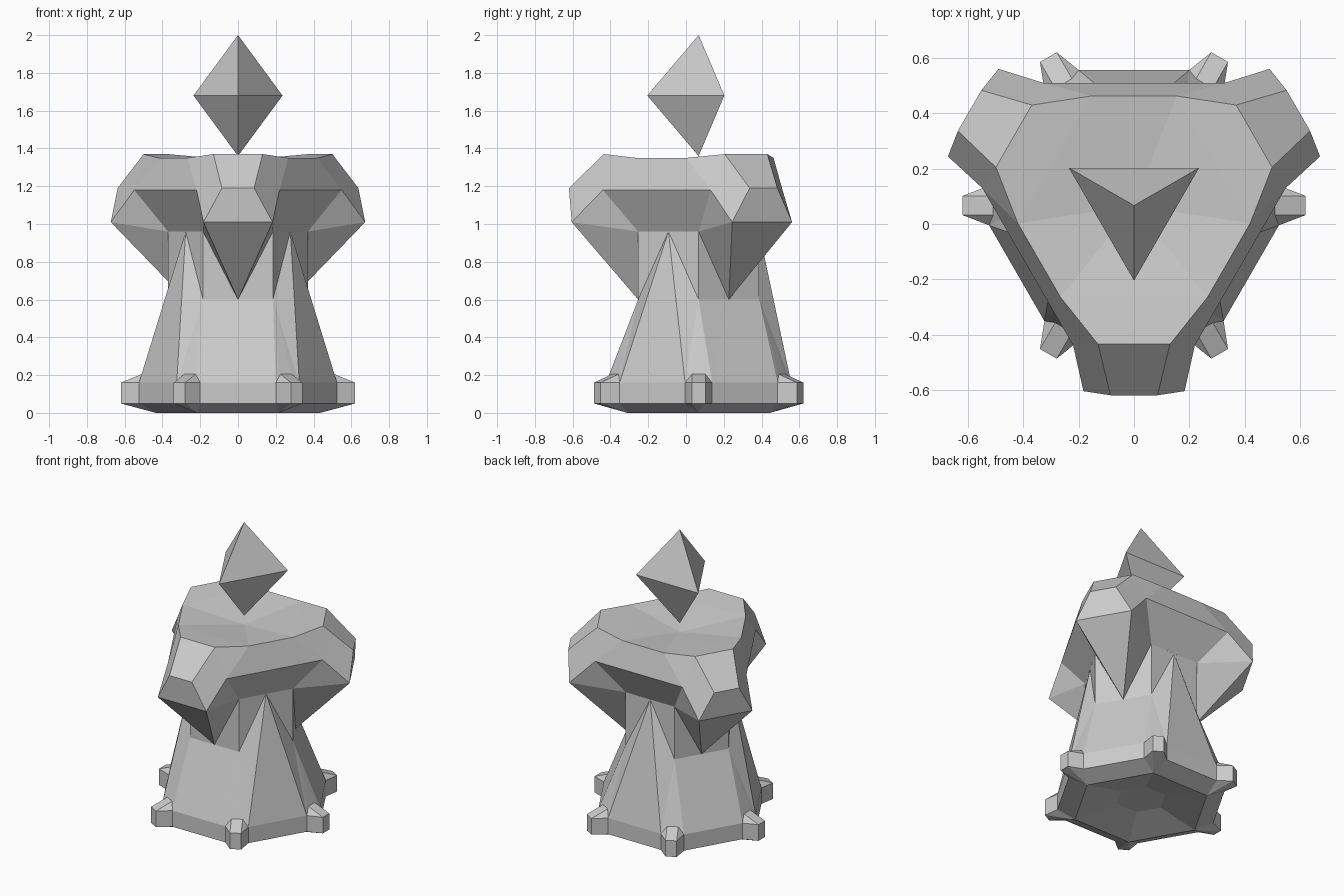
import bpy
import bmesh
from math import radians, sin, cos

cube = bpy.data.objects.get("Cube")
if cube:
    bpy.data.objects.remove(cube, do_unlink=True)

CENTRE_Y = 0.067

stone = bpy.data.materials.new("pale_grey_stone")
stone.use_nodes = True
grey = (0.6, 0.6, 0.6, 1)
stone.diffuse_color = grey
stone.node_tree.nodes["Principled BSDF"].inputs["Base Color"].default_value = grey


def at(angle, out, side, z):
    """Point at a distance out along a direction and sideways from it."""
    a = radians(angle)
    return (out * cos(a) - side * sin(a),
            CENTRE_Y + out * sin(a) + side * cos(a), z)


def build(name, faces):
    """Join flat faces into one faceted object."""
    bm = bmesh.new()
    for face in faces:
        bm.faces.new([bm.verts.new(p) for p in face])
    bmesh.ops.remove_doubles(bm, verts=bm.verts, dist=0.001)
    bmesh.ops.recalc_face_normals(bm, faces=bm.faces)
    mesh = bpy.data.meshes.new(name)
    bm.to_mesh(mesh)
    bm.free()
    mesh.materials.append(stone)
    obj = bpy.data.objects.new(name, mesh)
    bpy.context.collection.objects.link(obj)
    return obj


LOBES = (-90, 30, 150)
NECK_R, NECK_FLAT = 0.37, 0.32
NECK_TOP, NECK_LOW = 0.96, 0.6


def neck(angle, z):
    return at(angle, NECK_R, 0, z)


# Head: three lobes joined by recessed walls, with a dished top
def lobe_points(a, s):
    return {
        "top": at(a, 0.502, s * 0.13, 1.37),
        "mid": at(a, 0.687, s * 0.085, 1.19),
        "low": at(a, 0.672, s * 0.183, 1.01),
        "wall": at(a, 0.507, s * 0.22, 1.18),
        "rim": at(a, 0.332, s * 0.266, 1.35),
        "neck": neck(a + s * 30, NECK_TOP),
    }


head = []
dish = (0, CENTRE_Y, 1.3)
for a in LOBES:
    r, l = lobe_points(a, -1), lobe_points(a, 1)
    n = lobe_points(a + 120, -1)
    apex = at(a, NECK_FLAT, 0, NECK_LOW)
    head += [
        [r["top"], l["top"], l["mid"], r["mid"]],
        [r["mid"], l["mid"], l["low"], r["low"]],
        [r["low"], l["low"], apex],
        [r["top"], l["top"], l["rim"], r["rim"]],
        [r["rim"], l["rim"], dish],
        [l["rim"], n["rim"], dish],
        [l["rim"], n["rim"], n["wall"], l["wall"]],
        [l["wall"], n["wall"], n["neck"], l["neck"]],
    ]
    for p in (r, l):
        head += [
            [p["top"], p["rim"], p["wall"]],
            [p["top"], p["wall"], p["low"], p["mid"]],
            [p["wall"], p["low"], p["neck"]],
            [p["low"], apex, p["neck"]],
        ]
build("head", head)

# Pedestal: hexagonal neck, flared panels, thin ridges and studs
PANEL_OUT, PANEL_HALF = 0.49, 0.2
STUD_OUT, STUD_HALF = 0.62, 0.035
RIM_TOP, RIM_LOW = 0.16, 0.05

pedestal = []
for i in range(6):
    # Panel facing one side of the neck
    a = -90 + 60 * i
    tip = at(a, NECK_FLAT, 0, NECK_LOW if i % 2 == 0 else NECK_TOP)
    top = [at(a, PANEL_OUT, s * PANEL_HALF, RIM_TOP) for s in (-1, 1)]
    low = [at(a, PANEL_OUT, s * PANEL_HALF, RIM_LOW) for s in (-1, 1)]
    foot = [at(a + s * 30, 0.435, 0, 0) for s in (-1, 1)]
    hollow = [at(a + s * 30, 0.16, 0, 0.06) for s in (-1, 1)]
    pedestal += [
        [tip] + top,
        [top[0], top[1], low[1], low[0]],
        [low[0], low[1], foot[1], foot[0]],
        [foot[0], foot[1], hollow[1], hollow[0]],
        [hollow[0], hollow[1], (0, CENTRE_Y, 0.06)],
    ]

    # Neck wall beside the panel, then the ridge flank and the stud side
    for k, s in enumerate((-1, 1)):
        c = a + s * 30
        ridge = at(c, 0.51, -s * STUD_HALF, 0.205)
        end_top = at(c, STUD_OUT, -s * STUD_HALF, RIM_TOP)
        end_low = at(c, STUD_OUT, -s * STUD_HALF, RIM_LOW)
        pedestal += [
            [tip, neck(c, NECK_TOP), neck(c, NECK_LOW)],
            [tip, neck(c, NECK_LOW), top[k]],
            [neck(c, NECK_LOW), ridge, top[k]],
            [ridge, end_top, top[k]],
            [top[k], end_top, end_low, low[k]],
            [low[k], end_low, foot[k]],
        ]

    # Ridge and stud on the neck corner
    c = a + 30
    ridge = [at(c, 0.51, s * STUD_HALF, 0.205) for s in (-1, 1)]
    end_top = [at(c, STUD_OUT, s * STUD_HALF, RIM_TOP) for s in (-1, 1)]
    end_low = [at(c, STUD_OUT, s * STUD_HALF, RIM_LOW) for s in (-1, 1)]
    pedestal += [
        [neck(c, NECK_LOW)] + ridge,
        [ridge[0], ridge[1], end_top[1], end_top[0]],
        [end_top[0], end_top[1], end_low[1], end_low[0]],
        [end_low[0], end_low[1], foot[1]],
    ]
build("pedestal", pedestal)

# Floating crystal: two three-sided pyramids base to base
corners = [at(a, 0.272, 0, 1.68) for a in LOBES]
crystal = []
for i in range(3):
    for z in (2.0, 1.36):
        crystal.append([corners[i], corners[(i + 1) % 3], (0, CENTRE_Y, z)])
build("crystal", crystal)
